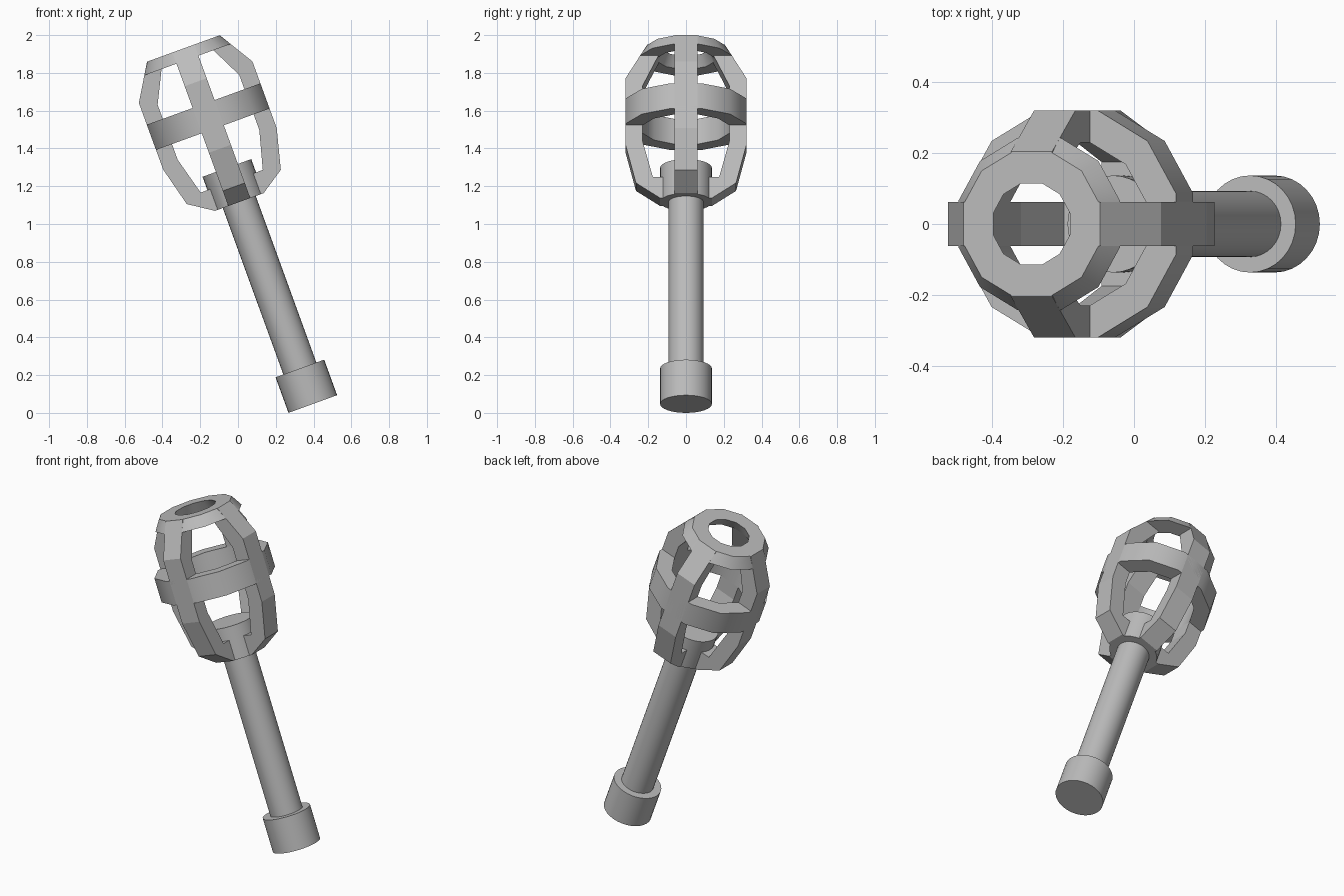
import bpy, bmesh, math
from mathutils import Matrix, Vector

cube = bpy.data.objects.get("Cube")
if cube:
    bpy.data.objects.remove(cube, do_unlink=True)

grey = bpy.data.materials.new("plain_grey")
grey.use_nodes = True
colour = (0.5, 0.5, 0.5, 1)
grey.diffuse_color = colour
grey.node_tree.nodes["Principled BSDF"].inputs["Base Color"].default_value = colour

# The whole tool leans 20 degrees, so every part is built upright and tilted
TILT = Matrix.Translation((0.396, 0, 0.047)) @ Matrix.Rotation(math.radians(-20), 4, 'Y')
FLAT = 1 / math.cos(math.radians(15))   # flat-to-corner ratio of a 12-sided ring


def finish(bm, name, smooth):
    bmesh.ops.recalc_face_normals(bm, faces=bm.faces)
    bm.transform(TILT)
    mesh = bpy.data.meshes.new(name)
    bm.to_mesh(mesh)
    bm.free()
    mesh.materials.append(grey)
    obj = bpy.data.objects.new(name, mesh)
    bpy.context.collection.objects.link(obj)
    bpy.ops.object.select_all(action='DESELECT')
    obj.select_set(True)
    bpy.context.view_layer.objects.active = obj
    if smooth:
        bpy.ops.object.shade_smooth_by_angle(angle=math.radians(35))


def cylinder(name, radius, low, high):
    bm = bmesh.new()
    bmesh.ops.create_cone(bm, cap_ends=True, segments=32, radius1=radius, radius2=radius,
                          depth=high - low, matrix=Matrix.Translation((0, 0, (low + high) / 2)))
    finish(bm, name, True)


def ring(name, section):
    """Twelve-sided ring swept from a closed (radius, height) section."""
    bm = bmesh.new()
    loops = []
    for i in range(12):
        a = math.radians(30 * i + 15)
        loops.append([bm.verts.new((r * FLAT * math.cos(a), r * FLAT * math.sin(a), h))
                      for r, h in section])
    n = len(section)
    for i in range(12):
        a, b = loops[i], loops[(i + 1) % 12]
        for j in range(n):
            k = (j + 1) % n
            bm.faces.new((a[j], b[j], b[k], a[k]))
    finish(bm, name, True)


def rib(name, section, half_width, angle):
    """Flat bar following the cage outline on one side."""
    bm = bmesh.new()
    face = bm.faces.new([bm.verts.new((r, -half_width, h)) for r, h in section])
    out = bmesh.ops.extrude_face_region(bm, geom=[face])
    moved = [v for v in out["geom"] if isinstance(v, bmesh.types.BMVert)]
    bmesh.ops.translate(bm, verts=moved, vec=Vector((0, 2 * half_width, 0)))
    bm.transform(Matrix.Rotation(angle, 4, 'Z'))
    finish(bm, name, False)


# Handle, end knob and collar
cylinder("end_knob", 0.137, 0, 0.2)
cylinder("handle", 0.093, 0.19, 1.2)
cylinder("collar", 0.137, 1.138, 1.33)

# Cage: four ribs, a middle band and a top rim
rib_section = [(0.1, 1.138), (0.137, 1.138), (0.265, 1.223), (0.32, 1.438), (0.32, 1.813),
               (0.205, 2.003), (0.115, 2.003), (0.23, 1.77), (0.23, 1.46), (0.175, 1.255),
               (0.1, 1.255)]
for i, side in enumerate(("left", "back", "right", "front")):
    rib(side + "_rib", rib_section, 0.062, i * math.pi / 2)
ring("middle_band", [(0.23, 1.548), (0.32, 1.548), (0.32, 1.69), (0.23, 1.69)])
ring("top_rim", [(0.146, 1.94), (0.243, 1.94), (0.205, 2.003), (0.115, 2.003)])
